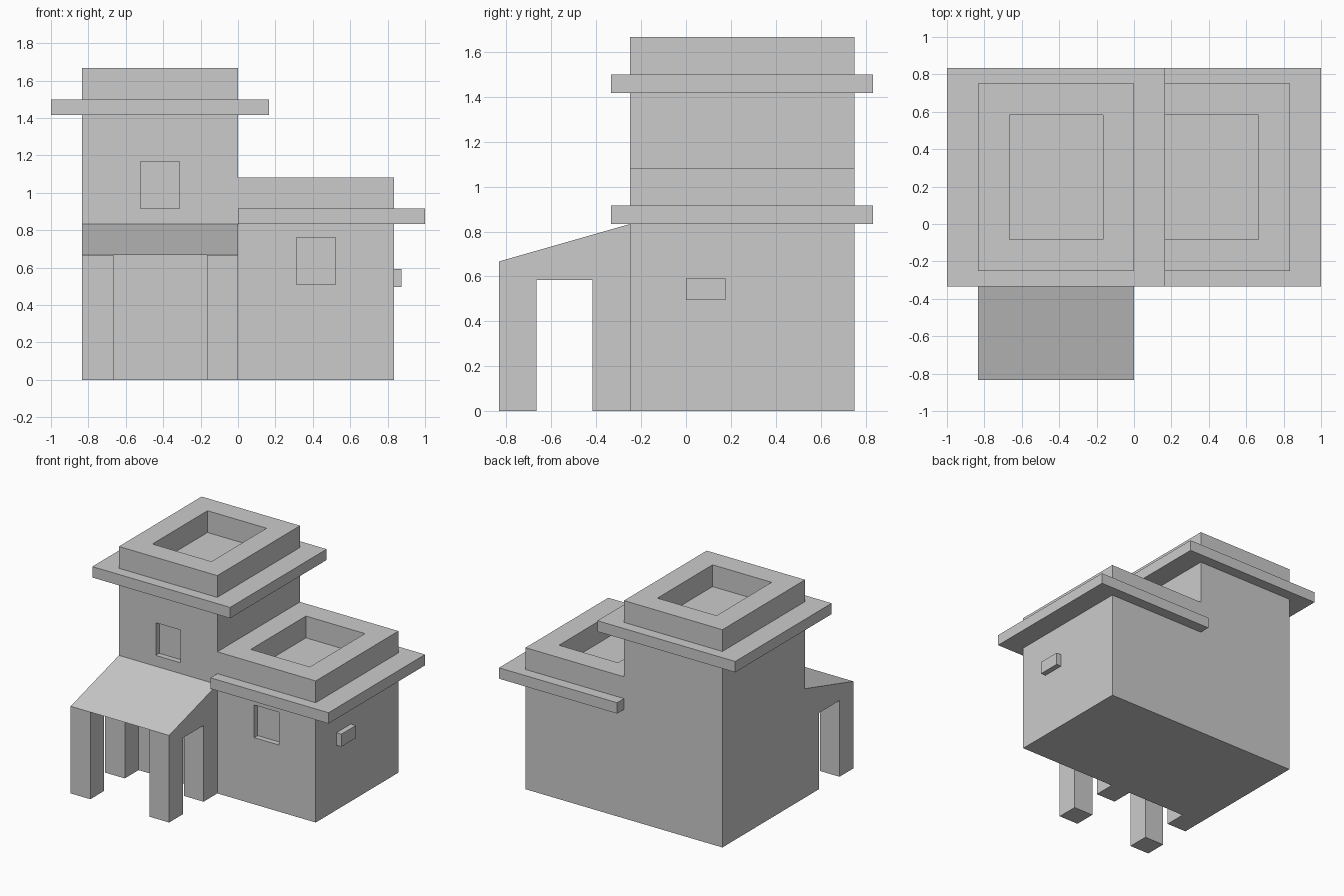
import bpy, bmesh
from mathutils import Vector

if "Cube" in bpy.data.objects:
    bpy.data.objects.remove(bpy.data.objects["Cube"])

U = 1 / 12  # the house sits on a grid of twelfths


def finish(name, bm):
    bmesh.ops.recalc_face_normals(bm, faces=bm.faces)
    me = bpy.data.meshes.new(name)
    bm.to_mesh(me)
    bm.free()
    for v in me.vertices:
        v.co *= U
    ob = bpy.data.objects.new(name, me)
    bpy.context.collection.objects.link(ob)
    return ob


def prism(axis, pts, lo, hi):
    """Extrude a 2D profile along an axis (0 = x with (y, z), 2 = z with (x, y))."""
    bm = bmesh.new()
    place = (lambda a, b: (lo, a, b)) if axis == 0 else (lambda a, b: (a, b, lo))
    face = bm.faces.new([bm.verts.new(place(*p)) for p in pts])
    ext = bmesh.ops.extrude_face_region(bm, geom=[face], use_keep_orig=True)
    move = Vector((0, 0, 0))
    move[axis] = hi - lo
    bmesh.ops.translate(bm, vec=move, verts=[g for g in ext['geom'] if isinstance(g, bmesh.types.BMVert)])
    bmesh.ops.recalc_face_normals(bm, faces=bm.faces)
    return bm


def box(x, y, z):
    return prism(2, [(x[0], y[0]), (x[1], y[0]), (x[1], y[1]), (x[0], y[1])], *z)


def side(bm, normal):
    """Outermost face looking along the given direction."""
    n = Vector(normal)
    faces = [f for f in bm.faces if f.normal.dot(n) > 0.99]
    return max(faces, key=lambda f: f.calc_center_median().dot(n))


def inset_rect(bm, normal, a, b):
    """Inset a face and fit the inner face to a rectangle a x b."""
    f = side(bm, normal)
    bmesh.ops.inset_individual(bm, faces=[f], thickness=0.5)
    axes = [i for i in range(3) if normal[i] == 0]
    c = f.calc_center_median()
    for v in f.verts:
        for i, r in zip(axes, (a, b)):
            v.co[i] = r[0] if v.co[i] < c[i] else r[1]
    return f


def recess(bm, normal, a, b, depth):
    f = inset_rect(bm, normal, a, b)
    ext = bmesh.ops.extrude_discrete_faces(bm, faces=[f])['faces'][0]
    bmesh.ops.translate(bm, vec=Vector(normal) * -depth, verts=ext.verts)


UP, DOWN, FRONT, LEFT = (0, 0, 1), (0, 0, -1), (0, -1, 0), (-1, 0, 0)

# Tower and low wing: block with sunken roof and recessed front window
for name, x, top, win_x, win_z in (
        ("tower", (-10, 0), 20, (-6.25, -3.75), (11, 14)),
        ("low_wing", (0, 10), 13, (3.75, 6.25), (6.12, 9.12))):
    bm = box(x, (-3, 9), (0, top))
    recess(bm, UP, (x[0] + 2, x[1] - 2), (-1, 7), 2)
    recess(bm, FRONT, win_x, win_z, 0.5)
    if name == "low_wing":
        bm.faces.remove(side(bm, LEFT))  # joined to the tower
    finish(name, bm)

# Tower ledge: ring around the walls
bm = box((-12, 2), (-4, 10), (17, 18))
for n in (UP, DOWN):
    bm.faces.remove(inset_rect(bm, n, (-10, 0), (-3, 9)))
finish("tower_ledge", bm)

# Wing ledge: three sided
finish("wing_ledge", prism(2, [(0, -4), (12, -4), (12, 10), (0, 10),
                               (0, 9), (10, 9), (10, -3), (0, -3)], 10, 11))

# Wall box on the right side
finish("wall_box", box((10, 10.5), (0, 2.1), (5.95, 7.1)))

# Porch: mirrored side frames with posts, and the sloped roof between them
frame = [(-10, 0), (-8, 0), (-8, 7), (-5, 7), (-5, 0), (-3, 0), (-3, 10), (-10, 8)]
for name, x0 in (("porch_frame_left", -10), ("porch_frame_right", -2)):
    finish(name, prism(0, frame, x0, x0 + 2))
finish("porch_roof", prism(0, [(-10, 8), (-3, 8), (-3, 10)], -8, -2))
